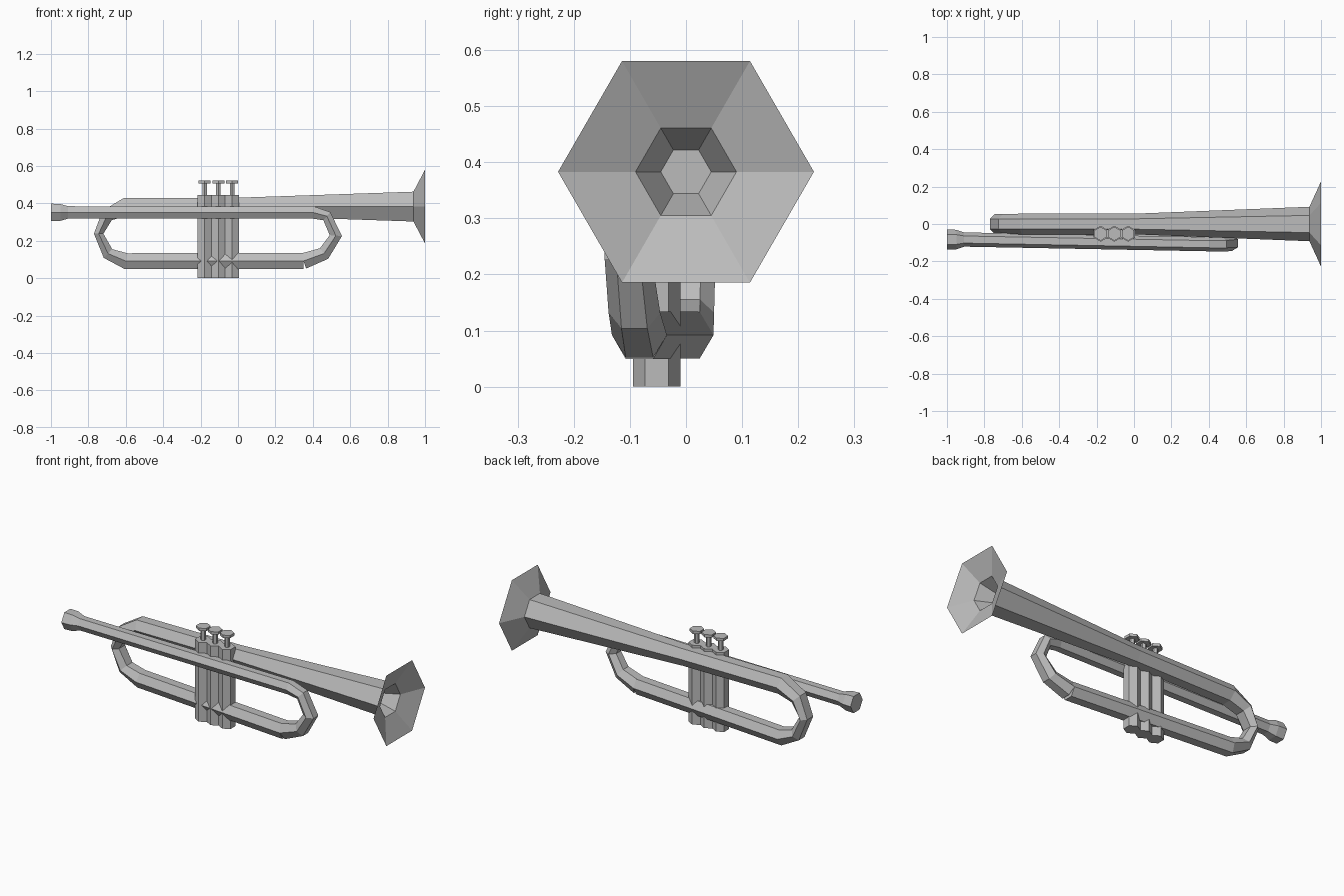
import bpy, bmesh
from math import sin, cos, pi
from mathutils import Vector

cube = bpy.data.objects.get("Cube")
if cube:
    bpy.data.objects.remove(cube)

metal = bpy.data.materials.new("grey metal")
metal.use_nodes = True
GREY = (0.5, 0.5, 0.5, 1)
metal.diffuse_color = GREY
metal.node_tree.nodes["Principled BSDF"].inputs["Base Color"].default_value = GREY

SIDES = 6
FLAT = cos(pi / SIDES)


def skin(name, rings):
    """Join rings of points into a closed, flat-shaded body."""
    bm = bmesh.new()
    loops = [[bm.verts.new(p) for p in ring] for ring in rings]
    for a, b in zip(loops, loops[1:]):
        for i in range(SIDES):
            j = (i + 1) % SIDES
            bm.faces.new((a[i], a[j], b[j], b[i]))
    bm.faces.new(loops[0])
    bm.faces.new(loops[-1])
    bmesh.ops.recalc_face_normals(bm, faces=bm.faces)
    mesh = bpy.data.meshes.new(name)
    bm.to_mesh(mesh)
    bm.free()
    mesh.materials.append(metal)
    obj = bpy.data.objects.new(name, mesh)
    bpy.context.collection.objects.link(obj)
    return obj


def ring(center, u, v, radius, squash=1.0):
    """Hexagon with corners along u and flats along v."""
    steps = [2 * pi * i / SIDES for i in range(SIDES)]
    return [center + radius * (cos(t) * u + squash * sin(t) * v) for t in steps]


def tube(name, path):
    """Sweep a hexagon along (x, y, z, radius, squash) stations."""
    pts = [Vector(s[:3]) for s in path]
    side = Vector((0, 1, 0))
    rings = []
    for i, p in enumerate(pts):
        tangent = Vector()
        for a, b in ((i - 1, i), (i, i + 1)):
            if a >= 0 and b < len(pts):
                tangent += (pts[b] - pts[a]).normalized()
        normal = tangent.cross(side).normalized()
        rings.append(ring(p, side, normal, path[i][3], path[i][4]))
    return skin(name, rings)


def turned(name, x, y, z, profile, axis):
    """Hexagonal lathe of (distance, radius) pairs along the x or z axis."""
    along, u, v = {"x": ((1, 0, 0), (0, 1, 0), (0, 0, 1)),
                   "z": ((0, 0, 1), (0, 1, 0), (1, 0, 0))}[axis]
    along, u, v = Vector(along), Vector(u), Vector(v)
    base = Vector((x, y, z))
    return skin(name, [ring(base + d * along, u, v, r) for d, r in profile])


# Bell with its flare and recessed throat
turned("bell", 0, 0, 0.383,
       [(0, 0.055), (0.938, 0.092), (1, 0.228), (0.944, 0.09), (0.85, 0.045)], "x")

# Upper tube, rear bend and lower tube, drifting towards the front
tube("main_tube", [
    (0, 0, 0.383, 0.055, 1), (-0.6, 0, 0.383, 0.055, 1),
    (-0.70, 0, 0.335, 0.054, 0.75), (-0.745, 0, 0.238, 0.053, 0.55),
    (-0.695, 0, 0.132, 0.05, 0.75), (-0.6, 0, 0.092, 0.049, 1),
    (0.35, -0.083, 0.092, 0.049, 1)])

# Forward bend and lead pipe
tube("lead_pipe", [
    (0.35, -0.083, 0.092, 0.049, 1), (0.46, -0.092, 0.132, 0.046, 0.9),
    (0.523, -0.103, 0.228, 0.042, 0.9), (0.475, -0.108, 0.332, 0.039, 0.85),
    (0.40, -0.108, 0.352, 0.038, 1), (-0.91, -0.083, 0.352, 0.038, 1)])

# Mouthpiece
turned("mouthpiece", 0, -0.083, 0.352,
       [(-1, 0.054), (-0.95, 0.052), (-0.905, 0.037)], "x")

# Three valves with stems and finger buttons
radius = 0.0425
for i, label in enumerate(("rear", "middle", "front")):
    x = -0.105 + (i - 1) * 2 * radius * FLAT
    turned(label + "_valve", x, -0.052, 0, [(0, radius), (0.445, radius)], "z")
    turned(label + "_valve_stem", x, -0.052, 0.44, [(0, 0.014), (0.07, 0.014)], "z")
    turned(label + "_valve_button", x, -0.052, 0.507, [(0, 0.037), (0.015, 0.037)], "z")
